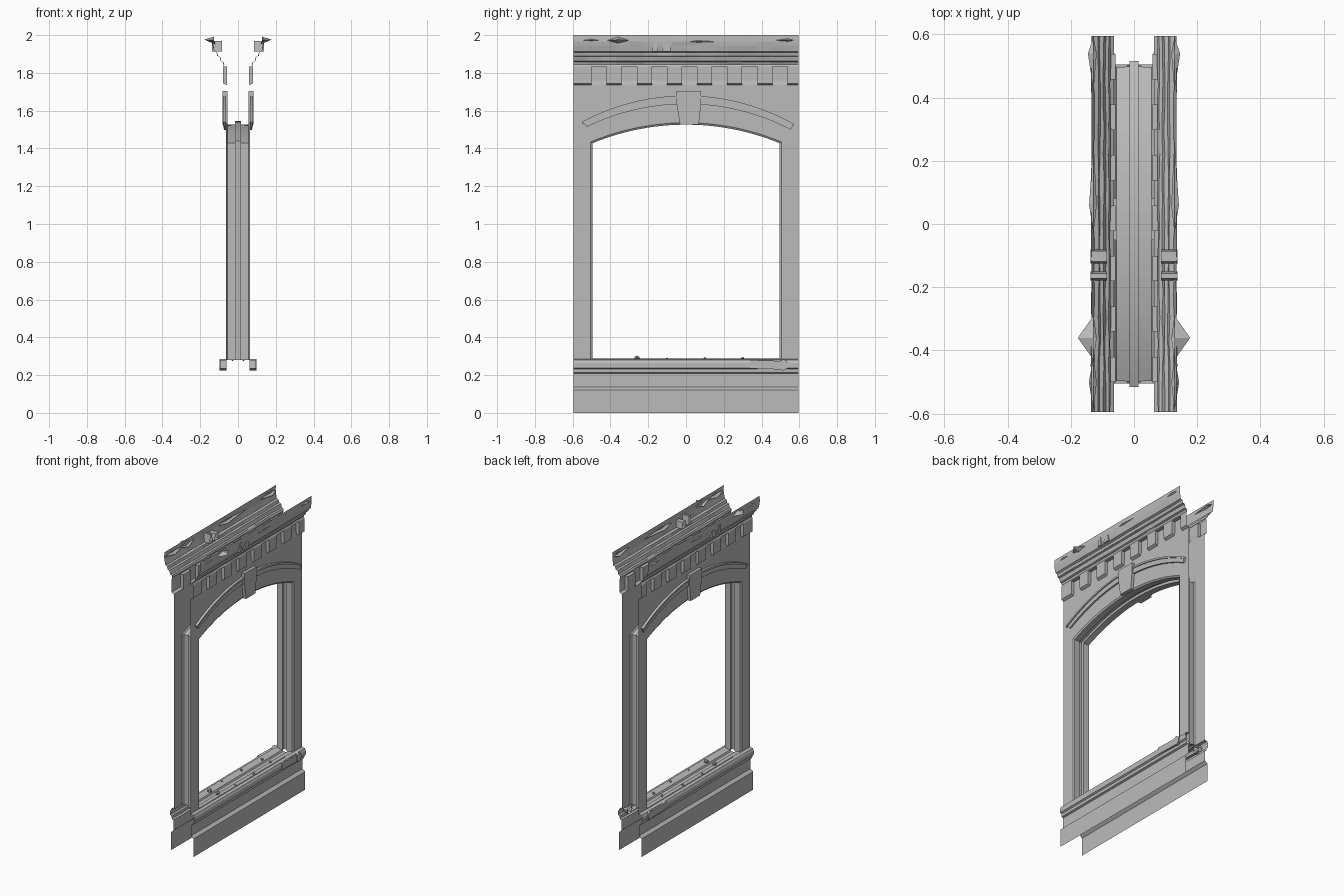
import bpy, bmesh, math, random
from mathutils import Vector

random.seed(4)
if "Cube" in bpy.data.objects:
    bpy.data.objects.remove(bpy.data.objects["Cube"])

stone = bpy.data.materials.new("grey_stone")
stone.use_nodes = True
GREY = (0.5, 0.5, 0.5, 1)
stone.diffuse_color = GREY
stone.node_tree.nodes["Principled BSDF"].inputs["Base Color"].default_value = GREY

END = 0.595     # half length of the wall
WALL = 0.063    # distance of each wall skin from the middle


def finish(name, bm, weld=True):
    """Turn the half built on +x into a mirrored object."""
    if weld:
        bmesh.ops.remove_doubles(bm, verts=bm.verts, dist=0.0002)
    me = bpy.data.meshes.new(name)
    bm.to_mesh(me)
    bm.free()
    ob = bpy.data.objects.new(name, me)
    bpy.context.collection.objects.link(ob)
    me.materials.append(stone)
    mod = ob.modifiers.new("mirror", "MIRROR")
    mod.use_axis[0] = True
    return ob


def face(bm, pts):
    return bm.faces.new([bm.verts.new(p) for p in pts])


def loft(bm, rows):
    """Skin neighbouring rows of points with quads."""
    grid = [[bm.verts.new(p) for p in row] for row in rows]
    for a, b in zip(grid, grid[1:]):
        for i in range(len(a) - 1):
            bm.faces.new((a[i], b[i], b[i + 1], a[i + 1]))


def ribbon(bm, profile, y0, y1, steps=1, jitter=0.0):
    """Sweep an (x, z) profile along y, roughening its upper points."""
    rows = []
    for k in range(steps + 1):
        y = y0 + (y1 - y0) * k / steps
        rows.append([(x + random.uniform(-jitter, jitter) * (0 < i < len(profile) - 1), y, z)
                     for i, (x, z) in enumerate(profile)])
    loft(bm, rows)


def raised(bm, outline, x0, x1):
    """Open-backed block standing proud of the skin; outline is (y, z)."""
    n = len(outline)
    face(bm, [(x1, y, z) for y, z in outline])
    for i in range(n):
        a, b = outline[i], outline[(i + 1) % n]
        face(bm, [(x0, *a), (x0, *b), (x1, *b), (x1, *a)])


def arc(radius, centre, y0, y1, n):
    ys = [y0 + (y1 - y0) * i / n for i in range(n + 1)]
    return [(y, centre + math.sqrt(radius ** 2 - y * y)) for y in ys]


def opening(off):
    """Outline of the opening, grown by off: jamb, arch, jamb."""
    w = 0.5 + off
    return [(-w, 0.28)] + arc(1.3 + off, 0.23, -w, w, 24) + [(w, 0.28)]


# Wall skin with the arched opening cut out
bm = bmesh.new()
outer = [(END, 0.28), (END, 1.735), (-END, 1.735), (-END, 0.28)]
wall = face(bm, [(WALL, y, z) for y, z in opening(0.006) + outer])
wall.normal_update()
if wall.normal.x < 0:
    wall.normal_flip()
bmesh.ops.triangulate(bm, faces=bm.faces[:])
finish("wall_skin", bm)

# Chamfered reveal with a central groove around the opening
bm = bmesh.new()
section = [(WALL, 0.006), (0.056, -0.004), (0.015, -0.002), (0.015, 0.015), (0, 0.015)]
loft(bm, [[(x, y, z) for y, z in opening(off)] for x, off in section])
finish("opening_reveal", bm)

# Plinth and sill face
bm = bmesh.new()
ribbon(bm, [(0.085, 0), (0.085, 0.122), (0.066, 0.138), (0.066, 0.208), (0.078, 0.213),
            (0.08, 0.232), (0.09, 0.238), (0.09, 0.265), (0.083, 0.28), (WALL, 0.285)], -END, END)
finish("plinth_and_sill", bm)

# Sloping sill top inside the opening
bm = bmesh.new()
ribbon(bm, [(WALL, 0.288), (0.02, 0.278), (0.015, 0.268), (0, 0.268)], -0.505, 0.505)
finish("sill_top", bm)

# Broken sill piece with a knob at its end
bm = bmesh.new()
raised(bm, [(0.335, 0.235), (0.5, 0.23), (0.5, 0.275), (0.34, 0.28)], 0.06, 0.094)
knob = [(0.515 + 0.025 * math.cos(a), 0.254 + 0.03 * math.sin(a))
        for a in [math.tau * i / 8 for i in range(8)]]
raised(bm, knob, 0.06, 0.097)
finish("sill_chunk", bm)

# Pebbles lying on the sill
bm = bmesh.new()
for x, y, r in [(0.03, -0.26, 0.015), (0.045, 0.1, 0.008), (0.03, 0.3, 0.009), (0.05, -0.1, 0.006)]:
    made = bmesh.ops.create_icosphere(bm, subdivisions=1, radius=r)
    bmesh.ops.translate(bm, verts=made["verts"], vec=Vector((x, y, 0.285 + r * 0.3)))
finish("pebbles", bm)

# Raised hood mould on both sides of the keystone
bm = bmesh.new()
for top0, top1, low0, low1 in [(-0.55, -0.045, -0.525, -0.045), (0.075, 0.57, 0.075, 0.555)]:
    upper = arc(1.16, 0.52, top0, top1, 10)
    lower = arc(1.2, 0.435, low0, low1, 10)
    for i in range(10):
        a, b, c, d = lower[i], lower[i + 1], upper[i + 1], upper[i]
        face(bm, [(0.074, *p) for p in (a, b, c, d)])
        face(bm, [(0.08, *d), (0.08, *c), (WALL, *c), (WALL, *d)])
        face(bm, [(WALL, *a), (WALL, *b), (0.074, *b), (0.074, *a)])
        # thin lip along the upper edge
        lip = [(y, z - 0.012) for y, z in (d, c)]
        face(bm, [(0.08, *lip[0]), (0.08, *lip[1]), (0.08, *c), (0.08, *d)])
        face(bm, [(0.074, *lip[0]), (0.074, *lip[1]), (0.08, *lip[1]), (0.08, *lip[0])])
    for k in (0, 10):
        face(bm, [(WALL, *lower[k]), (0.074, *lower[k]), (0.08, *upper[k]), (WALL, *upper[k])])
finish("hood_mould", bm)

# Keystone
bm = bmesh.new()
raised(bm, [(-0.032, 1.528), (0.068, 1.528), (0.08, 1.64), (0.08, 1.705), (-0.05, 1.705), (-0.05, 1.64)],
       0.056, 0.083)
finish("keystone", bm)

# Band of hanging dentils, alternating with recesses
bm = bmesh.new()
pitch, width = 0.1595, 0.08
edges = [-END]
for i in range(7):
    start = -0.5 + i * pitch
    edges += [start, start + width]
edges.append(END)
for i, (a, b) in enumerate(zip(edges, edges[1:])):
    if i % 2:
        ribbon(bm, [(WALL, 1.735), (0.058, 1.76), (0.058, 1.833), (0.08, 1.833)], a, b)
        for y in (a, b):
            face(bm, [(0.058, y, 1.735), (0.08, y, 1.745), (0.08, y, 1.833), (0.058, y, 1.833)])
    else:
        ribbon(bm, [(WALL, 1.735), (0.08, 1.745), (0.08, 1.833)], a, b)
finish("dentil_band", bm, weld=False)

# Worn cornice flaring outwards
bm = bmesh.new()
ribbon(bm, [(0.08, 1.833), (0.074, 1.845), (0.08, 1.858), (0.09, 1.862), (0.096, 1.886),
            (0.108, 1.89), (0.112, 1.908), (0.126, 1.914), (0.132, 1.945), (0.135, 1.965), (0.134, 2)],
       -END, END, steps=16, jitter=0.002)
finish("cornice", bm)

# Broken stubs behind the cornice
bm = bmesh.new()
for a, b, top in [(-0.178, -0.15, 1.97), (-0.125, -0.08, 1.955)]:
    raised(bm, [(a, 1.912), (b, 1.912), (b - 0.006, top), (a + 0.006, top)], 0.085, 0.138)
finish("broken_stubs", bm)

# Jagged shards clinging to the cornice top
bm = bmesh.new()
for a, tip, b, reach, low, high in [(-0.43, -0.36, -0.29, 0.178, 1.95, 1.992),
                                    (-0.59, -0.5, -0.42, 0.143, 1.955, 1.985),
                                    (-0.03, 0.06, 0.27, 0.142, 1.95, 1.975),
                                    (0.42, 0.54, 0.59, 0.146, 1.955, 1.985)]:
    mid = (low + high) / 2
    peak = (reach, tip, mid + 0.005)
    ring = [(0.128, a, mid), (0.118, tip, low), (0.128, b, mid), (0.128, tip, high)]
    for p, q in zip(ring, ring[1:] + ring[:1]):
        face(bm, [p, q, peak])
finish("cornice_shards", bm)
